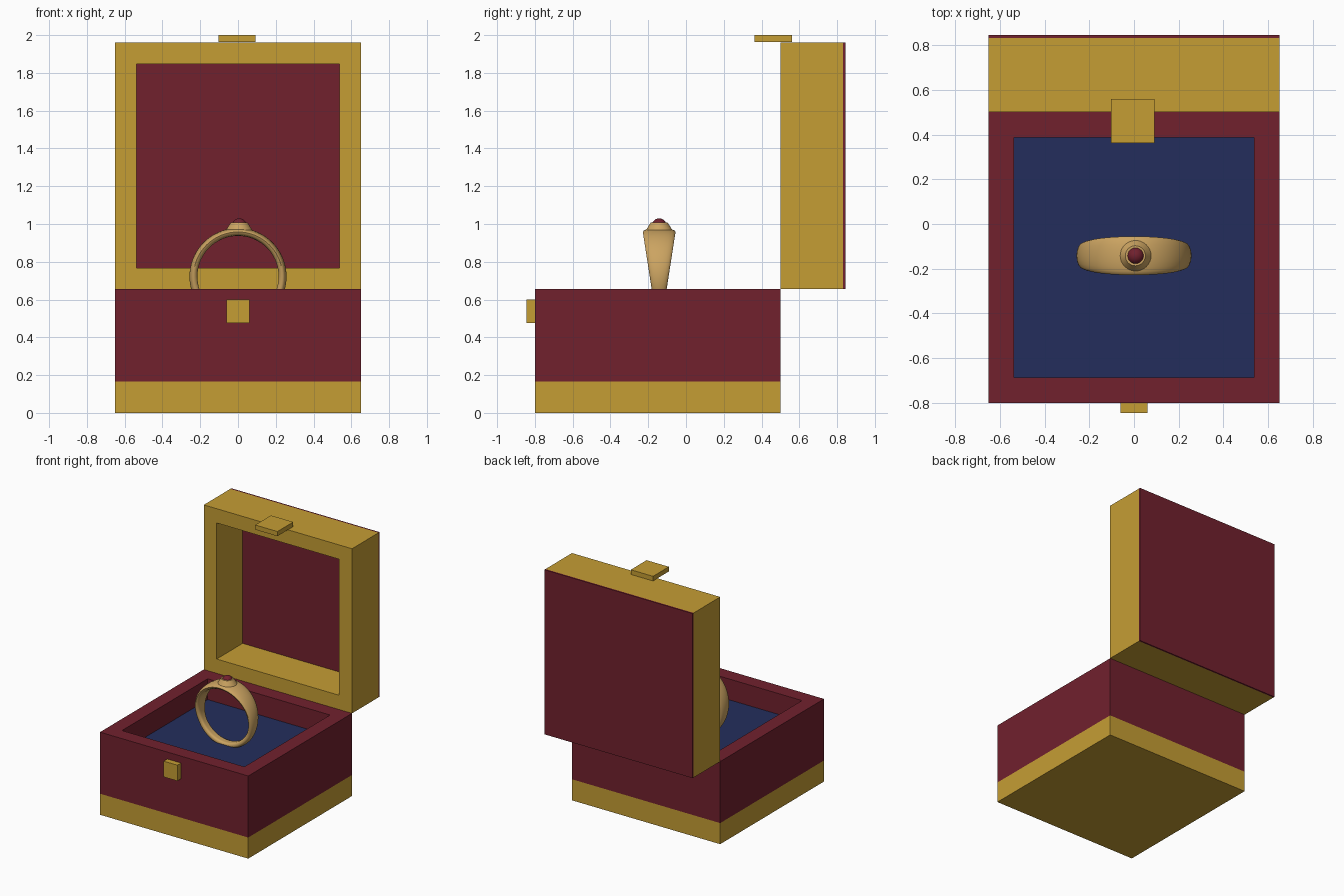
import bpy, bmesh
from math import sin, cos, pi, radians
from mathutils import Vector, Matrix

cube = bpy.data.objects.get("Cube")
if cube:
    bpy.data.objects.remove(cube, do_unlink=True)


def make_material(name, rgb):
    mat = bpy.data.materials.new(name)
    mat.use_nodes = True
    mat.diffuse_color = (*rgb, 1)
    mat.node_tree.nodes["Principled BSDF"].inputs["Base Color"].default_value = (*rgb, 1)
    return mat


gold = make_material("box gold", (0.56, 0.34, 0.034))
red = make_material("deep red", (0.165, 0.015, 0.027))
blue = make_material("cushion blue", (0.017, 0.027, 0.107))
ring_gold = make_material("pale ring gold", (0.60, 0.37, 0.12))


def finish(bm, name, *mats, smooth=False):
    bmesh.ops.recalc_face_normals(bm, faces=bm.faces)
    mesh = bpy.data.meshes.new(name)
    bm.to_mesh(mesh)
    bm.free()
    for mat in mats:
        mesh.materials.append(mat)
    obj = bpy.data.objects.new(name, mesh)
    bpy.context.collection.objects.link(obj)
    if smooth:
        bpy.ops.object.select_all(action="DESELECT")
        obj.select_set(True)
        bpy.context.view_layer.objects.active = obj
        bpy.ops.object.shade_smooth_by_angle(angle=radians(40))
    return obj


def box(name, low, high, *mats, pocket=None, rim=0.16, depth=0):
    """Box between two corners; a pocket can be sunk into the face looking along 'pocket'."""
    low, high = Vector(low), Vector(high)
    bm = bmesh.new()
    bmesh.ops.create_cube(bm, size=1)
    for v in bm.verts:
        v.co = (low + high) / 2 + v.co * (high - low)
    if pocket:
        way = Vector(pocket)
        bm.normal_update()
        face = max(bm.faces, key=lambda f: f.normal.dot(way))
        bmesh.ops.inset_region(bm, faces=[face], thickness=rim)
        result = bmesh.ops.extrude_face_region(bm, geom=[face])["geom"]
        if face.is_valid:
            bm.faces.remove(face)
        verts = [g for g in result if isinstance(g, bmesh.types.BMVert)]
        bmesh.ops.translate(bm, verts=verts, vec=-way * depth)
        for g in result:
            if isinstance(g, bmesh.types.BMFace):
                g.material_index = 1
    return finish(bm, name, *mats)


# Base box with a cushioned pocket
box("base_plinth", (-0.65, -0.8, 0), (0.65, 0.5, 0.167), gold)
box("base_tray", (-0.65, -0.8, 0.167), (0.65, 0.5, 0.655), red, blue,
    pocket=(0, 0, 1), depth=0.165)
box("front_catch", (-0.06, -0.845, 0.475), (0.06, -0.8, 0.6), gold)

# Open lid standing upright behind the base
box("lid_frame", (-0.65, 0.5, 0.655), (0.65, 0.832, 1.96), gold, red,
    pocket=(0, -1, 0), depth=0.325)
box("lid_back_panel", (-0.65, 0.832, 0.655), (0.65, 0.845, 1.96), red)
box("lid_clasp", (-0.103, 0.362, 1.963), (0.092, 0.56, 2.0), gold)

# Ring band, widening towards the top
RING_Y, RING_Z, RADIUS = -0.142, 0.722, 0.236
STEPS, SIDES = 72, 20
bm = bmesh.new()
loops = []
for i in range(STEPS):
    a = 2 * pi * i / STEPS
    height = RADIUS * cos(a)
    half_width = max(0.034, 0.05 + 0.155 * height)
    loop = []
    for j in range(SIDES):
        t = 2 * pi * j / SIDES
        # Domed outside, flatter inside
        side = cos(t)
        bulge = sin(t) if sin(t) > 0 else max(sin(t), -0.7) / 0.7
        r = RADIUS + 0.021 * bulge
        loop.append(bm.verts.new((r * sin(a), RING_Y + half_width * side, RING_Z + r * cos(a))))
    loops.append(loop)
for i in range(STEPS):
    here, after = loops[i], loops[(i + 1) % STEPS]
    for j in range(SIDES):
        k = (j + 1) % SIDES
        bm.faces.new((here[j], here[k], after[k], after[j]))
finish(bm, "ring_band", ring_gold, smooth=True)

# Stone setting and stone
bm = bmesh.new()
bmesh.ops.create_cone(bm, cap_ends=True, segments=32, radius1=0.077, radius2=0.045, depth=0.05,
                      matrix=Matrix.Translation((0.006, RING_Y, 0.982)))
finish(bm, "stone_setting", ring_gold, smooth=True)

bm = bmesh.new()
bmesh.ops.create_uvsphere(bm, u_segments=24, v_segments=14, radius=0.039,
                          matrix=Matrix.Translation((0.007, RING_Y, 0.991)))
finish(bm, "ring_stone", red, smooth=True)
